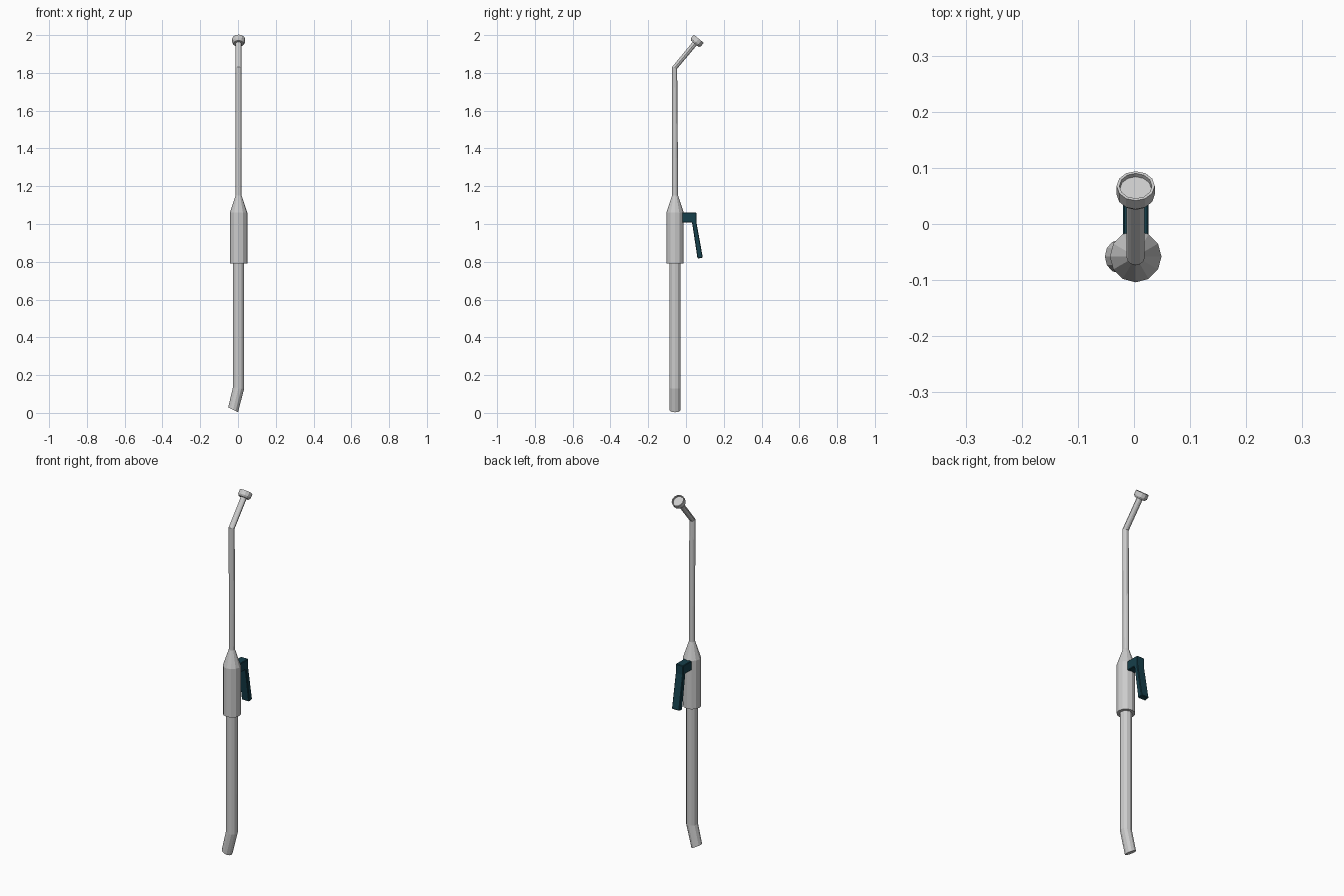
import bpy, bmesh, math
from mathutils import Vector

if "Cube" in bpy.data.objects:
    bpy.data.objects.remove(bpy.data.objects["Cube"])

X, Y = 0.003, -0.058   # main axis of the wand


def finish(name, bm, mat=None):
    bmesh.ops.recalc_face_normals(bm, faces=bm.faces)
    mesh = bpy.data.meshes.new(name)
    bm.to_mesh(mesh)
    bm.free()
    obj = bpy.data.objects.new(name, mesh)
    bpy.context.collection.objects.link(obj)
    if mat:
        mesh.materials.append(mat)
    return obj


def sweep(name, stations, sides=12):
    """Skin rings given as (centre, ring normal, radius along x, radius across)."""
    bm = bmesh.new()
    rings = []
    for c, n, rx, ry in stations:
        n = Vector(n).normalized()
        u = (Vector((1, 0, 0)) - n * n.x).normalized()
        v = n.cross(u)
        rings.append([bm.verts.new(Vector(c) + u * rx * math.cos(a) + v * ry * math.sin(a))
                      for a in (2 * math.pi * i / sides for i in range(sides))])
    for lo, hi in zip(rings, rings[1:]):
        for i in range(sides):
            j = (i + 1) % sides
            bm.faces.new((lo[i], lo[j], hi[j], hi[i]))
    bm.faces.new(rings[0])
    bm.faces.new(rings[-1])
    return finish(name, bm)


UP = (0, 0, 1)

# Lower tube with its kinked end
sweep("lower_tube", [((-0.026, Y, 0.016), (0.5, 0, 1), 0.029, 0.03),
                     ((X, Y, 0.132), (0.1, 0, 1), 0.03, 0.03),
                     ((X, Y, 0.80), UP, 0.03, 0.03)])

# Grip body with tapered shoulder
sweep("grip_body", [((X, Y, z), UP, r, r)
                    for z, r in ((0.79, 0.046), (1.06, 0.046), (1.15, 0.016))])

# Thin lance, bent towards the nozzle
aim = Vector((0, 0.64, 0.77)).normalized()
bend = Vector((X, Y - 0.002, 1.827))
head = bend + aim * 0.172
sweep("lance", [((X, Y, 1.14), UP, 0.016, 0.016),
                ((X, Y, 1.35), UP, 0.016, 0.015),
                (bend, aim + Vector(UP), 0.016, 0.014),
                (head, aim, 0.016, 0.014)])

# Nozzle cup with recessed face
sweep("nozzle", [(head + aim * d, aim, r, r)
                 for d, r in ((-0.006, 0.027), (0.004, 0.034), (0.028, 0.034),
                              (0.028, 0.029), (0.02, 0.028))])

# Trigger lever: side profile (y, z) extruded across x
teal = bpy.data.materials.new("teal")
teal.diffuse_color = (0.008, 0.05, 0.07, 1)
teal.use_nodes = True
teal.node_tree.nodes["Principled BSDF"].inputs["Base Color"].default_value = teal.diffuse_color
profile = [(-0.03, 1.06), (0.055, 1.06), (0.055, 1.01), (0.089, 0.822),
           (0.061, 0.817), (0.032, 1.008), (-0.03, 1.008)]
bm = bmesh.new()
face = bm.faces.new([bm.verts.new((X - 0.023, y, z)) for y, z in profile])
out = bmesh.ops.extrude_face_region(bm, geom=[face])
bmesh.ops.translate(bm, vec=(0.046, 0, 0),
                    verts=[g for g in out["geom"] if isinstance(g, bmesh.types.BMVert)])
lever = finish("trigger_lever", bm, teal)
bev = lever.modifiers.new("edge_chamfer", 'BEVEL')
bev.width = 0.003
bev.segments = 1
